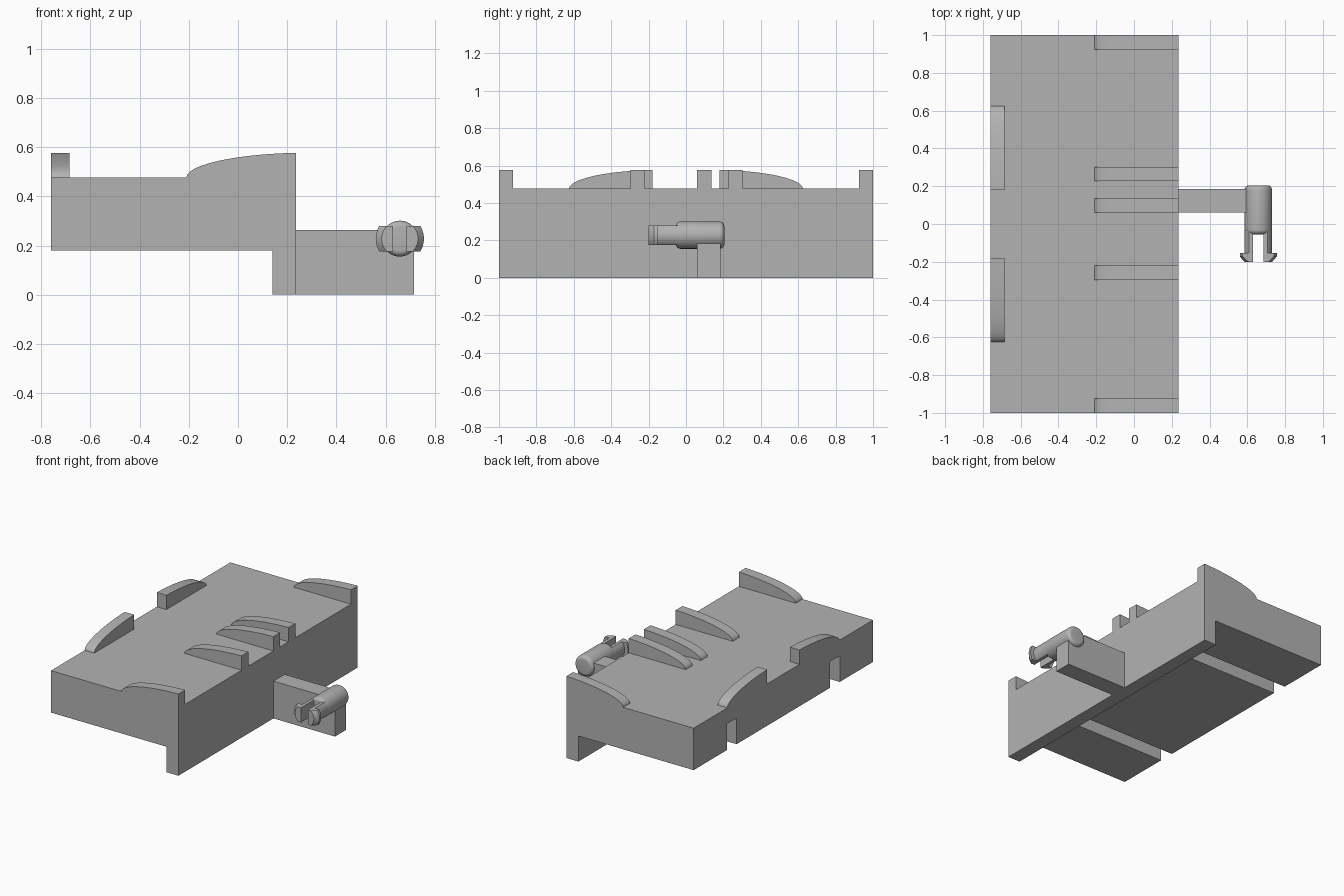
import bpy, bmesh, math
from mathutils import Vector

cube = bpy.data.objects.get("Cube")
if cube:
    bpy.data.objects.remove(cube, do_unlink=True)

grey = bpy.data.materials.new("plain grey")
grey.use_nodes = True
colour = (0.45, 0.45, 0.45, 1)
grey.diffuse_color = colour
grey.node_tree.nodes["Principled BSDF"].inputs["Base Color"].default_value = colour


def finish(bm, name):
    bmesh.ops.recalc_face_normals(bm, faces=bm.faces)
    mesh = bpy.data.meshes.new(name)
    bm.to_mesh(mesh)
    bm.free()
    obj = bpy.data.objects.new(name, mesh)
    bpy.context.collection.objects.link(obj)
    mesh.materials.append(grey)
    return obj


def prism(name, points, shift):
    """Extrude a closed outline of 3D points along shift."""
    bm = bmesh.new()
    face = bm.faces.new([bm.verts.new(p) for p in points])
    new = bmesh.ops.extrude_face_region(bm, geom=[face])["geom"]
    bmesh.ops.translate(bm, vec=Vector(shift),
                        verts=[v for v in new if isinstance(v, bmesh.types.BMVert)])
    return finish(bm, name)


def box(name, x, y, z):
    base = [(x[0], y[0], z[0]), (x[1], y[0], z[0]), (x[1], y[1], z[0]), (x[0], y[1], z[0])]
    return prism(name, base, (0, 0, z[1] - z[0]))


def lathe(name, profile, centre, steps=48):
    """Revolve (radius, y) points around a y axis through centre (x, z)."""
    bm = bmesh.new()
    verts = [bm.verts.new((r, y, 0)) for r, y in profile]
    edges = [bm.edges.new(pair) for pair in zip(verts, verts[1:])]
    bmesh.ops.spin(bm, geom=verts + edges, cent=(0, 0, 0), axis=(0, 1, 0),
                   angle=math.tau, steps=steps)
    bmesh.ops.remove_doubles(bm, verts=bm.verts, dist=1e-4)
    bmesh.ops.translate(bm, verts=bm.verts, vec=(centre[0], 0, centre[1]))
    return finish(bm, name)


def select(obj):
    bpy.ops.object.select_all(action='DESELECT')
    obj.select_set(True)
    bpy.context.view_layer.objects.active = obj


def cut(obj, cutter, operation='DIFFERENCE'):
    select(obj)
    mod = obj.modifiers.new("cut", 'BOOLEAN')
    mod.operation, mod.solver, mod.object = operation, 'EXACT', cutter
    bpy.ops.object.modifier_apply(modifier=mod.name)
    bpy.data.objects.remove(cutter, do_unlink=True)


def smooth(obj):
    select(obj)
    bpy.ops.object.shade_smooth_by_angle(angle=math.radians(35))


# Main block with a deep lip along its right edge
BACK, EDGE, TOP = -0.76, 0.235, 0.476
outline = [(BACK, 0.18), (0.14, 0.18), (0.14, 0), (EDGE, 0), (EDGE, TOP), (BACK, TOP)]
body = prism("body", [(x, -1, z) for x, z in outline], (0, 2, 0))

# Two grooves under the block
for y in (-0.575, 0.575):
    cut(body, box("groove_cutter", (-0.9, 0.14), (y - 0.055, y + 0.055), (0.1, 0.365)))

# Curved fins: a rounded rise ending in a tall blunt end
LENGTH = 0.445
rise = [(0, 0)]
for i in range(1, 21):
    t = LENGTH * (i / 20) ** 1.8
    rise.append((t, 0.102 * math.sqrt(1 - ((t - 0.51) / 0.51) ** 2)))
rise.append((LENGTH, 0))

for i, y in enumerate((-1, -0.296, 0.06, 0.228, 0.925)):
    fin = prism(f"cross_fin_{i + 1}", [(EDGE - LENGTH + t, y, TOP + h) for t, h in rise],
                (0, 0.075, 0))
    smooth(fin)
for side, label in ((1, "rear"), (-1, "front")):
    fin = prism(f"edge_fin_{label}", [(BACK, side * (0.625 - t), TOP + h) for t, h in rise],
                (0.075, 0, 0))
    smooth(fin)

# Arm carrying the peg
box("arm", (EDGE, 0.715), (0.06, 0.185), (0, 0.263))

# Round peg with softened ends
PX, PZ, R, SOFT = 0.658, 0.228, 0.073, 0.025
arc = [(R - SOFT + SOFT * math.sin(a), SOFT * (1 - math.cos(a)))
       for a in (math.pi / 2 * k / 6 for k in range(7))]
profile = [(0, -0.055)] + [(r, -0.055 + d) for r, d in arc]
profile += [(r, 0.205 - d) for r, d in reversed(arc)] + [(0, 0.205)]
smooth(lathe("peg", profile, (PX, PZ)))

# Split snap prongs with hooked tips, flattened above and below
prongs = lathe("snap_prongs", [(0, 0), (R - 0.001, 0), (R - 0.001, -0.153), (0.098, -0.153),
                               (0.098, -0.172), (0.074, -0.2), (0, -0.2)], (PX, PZ))
cut(prongs, box("flat_cutter", (0.4, 0.9), (-0.3, 0.1), (PZ - 0.052, PZ + 0.052)), 'INTERSECT')
cut(prongs, box("slot_cutter", (PX - 0.027, PX + 0.027), (-0.3, -0.04), (0, 0.5)))
smooth(prongs)
